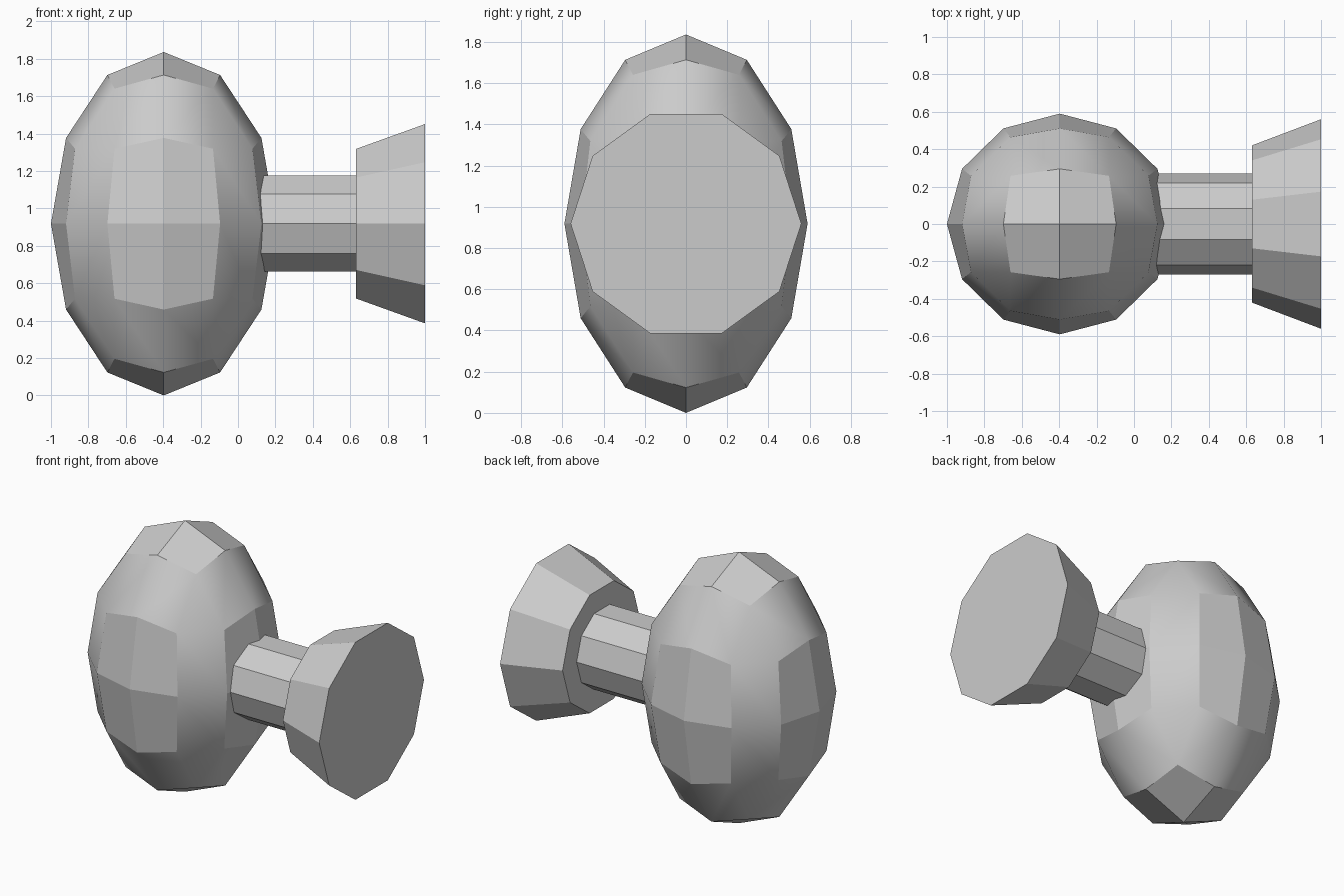
import bpy, bmesh, itertools
from math import pi
from mathutils import Vector, Matrix

if "Cube" in bpy.data.objects:
    bpy.data.objects.remove(bpy.data.objects["Cube"])

CZ = 0.918


def finish(bm, name):
    bmesh.ops.recalc_face_normals(bm, faces=bm.faces[:])
    me = bpy.data.meshes.new(name)
    bm.to_mesh(me)
    bm.free()
    ob = bpy.data.objects.new(name, me)
    bpy.context.collection.objects.link(ob)
    return ob


def frustum(name, x0, x1, r0, r1):
    bm = bmesh.new()
    m = Matrix.Translation(((x0 + x1) / 2, 0, CZ)) @ Matrix.Rotation(pi / 2, 4, 'Y')
    bmesh.ops.create_cone(bm, cap_ends=True, segments=10, radius1=r0, radius2=r1,
                          depth=x1 - x0, matrix=m)
    return finish(bm, name)


# Knob body: six flat-shaded 2x2 patches joined by smooth bevel strips and corners
bm = bmesh.new()
grid = {}
for a, s in itertools.product(range(3), (-1, 1)):
    b, c = [k for k in range(3) if k != a]
    for i, j in itertools.product((-1, 0, 1), repeat=2):
        t = 0.555 if i and j else 0.577
        v = Vector((0, 0, 0))
        v[a], v[b], v[c] = s, i * t, j * t
        v.normalize()
        key = [0, 0, 0]
        key[a], key[b], key[c] = s, i, j
        grid[a, tuple(key)] = bm.verts.new((v.x * 0.603 - 0.397, v.y * 0.59, v.z * CZ + CZ))


def vert(a, **kw):
    return grid[a, tuple(kw[k] for k in ('p0', 'p1', 'p2'))]


def at(a, values):
    return vert(a, **{f'p{k}': val for k, val in values.items()})


for a, s in itertools.product(range(3), (-1, 1)):
    b, c = [k for k in range(3) if k != a]
    for i, j in itertools.product((-1, 0), repeat=2):
        bm.faces.new([at(a, {a: s, b: i + u, c: j + w})
                      for u, w in ((0, 0), (1, 0), (1, 1), (0, 1))])
for a, b in ((0, 1), (0, 2), (1, 2)):
    c = 3 - a - b
    for s, r, k in itertools.product((-1, 1), (-1, 1), (-1, 0)):
        lo, hi = {a: s, b: r, c: k}, {a: s, b: r, c: k + 1}
        bm.faces.new((at(a, lo), at(a, hi), at(b, hi), at(b, lo))).smooth = True
for corner in itertools.product((-1, 1), repeat=3):
    bm.faces.new([grid[a, corner] for a in range(3)]).smooth = True
finish(bm, "knob_body")

# Stem and flared mounting base
frustum("stem", 0.0, 0.63, 0.27, 0.27)
frustum("flared_base", 0.63, 1.0, 0.42, 0.56)
